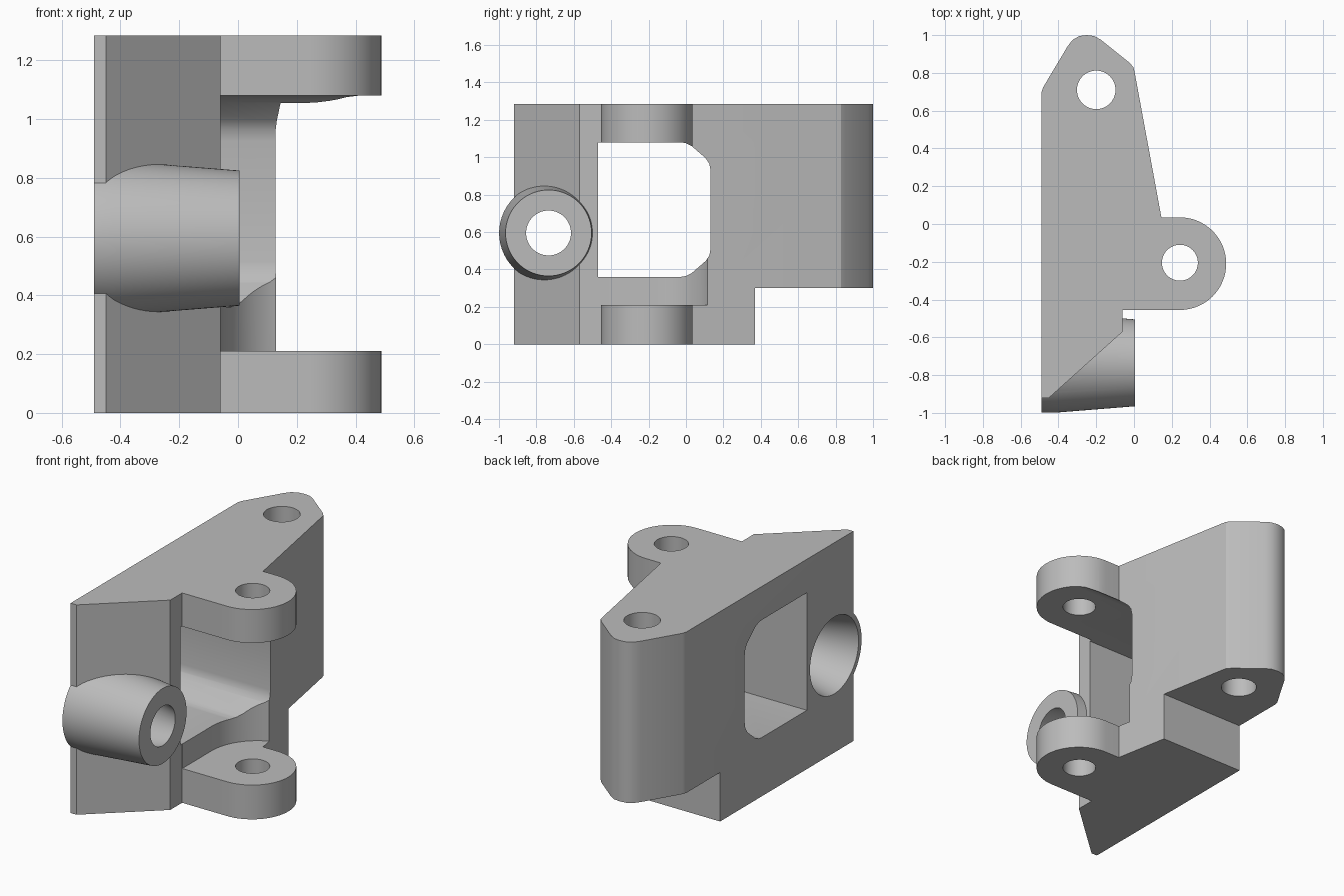
import bpy
import bmesh
from math import sin, cos, radians, pi
from mathutils import Vector

cube = bpy.data.objects.get("Cube")
if cube:
    bpy.data.objects.remove(cube, do_unlink=True)

grey = bpy.data.materials.new("plain grey")
grey.use_nodes = True
grey.diffuse_color = (0.5, 0.5, 0.5, 1)
grey.node_tree.nodes["Principled BSDF"].inputs["Base Color"].default_value = (0.5, 0.5, 0.5, 1)


def new_object(name, bm):
    bmesh.ops.recalc_face_normals(bm, faces=bm.faces)
    mesh = bpy.data.meshes.new(name)
    bm.to_mesh(mesh)
    bm.free()
    mesh.materials.append(grey)
    ob = bpy.data.objects.new(name, mesh)
    bpy.context.collection.objects.link(ob)
    return ob


def prism(name, outline, axis, low, high):
    """Extrude an outline along z (outline in x, y) or x (outline in y, z)."""
    bm = bmesh.new()
    place = (lambda a, b: (a, b, low)) if axis == "z" else (lambda a, b: (low, a, b))
    face = bm.faces.new([bm.verts.new(place(a, b)) for a, b in outline])
    move = Vector((0, 0, high - low) if axis == "z" else (high - low, 0, 0))
    made = bmesh.ops.extrude_face_region(bm, geom=[face])["geom"]
    bmesh.ops.translate(bm, vec=move, verts=[v for v in made if isinstance(v, bmesh.types.BMVert)])
    return new_object(name, bm)


def arc(cx, cy, r, start, end, steps=32):
    angles = [radians(start + (end - start) * i / steps) for i in range(steps + 1)]
    return [(cx + r * cos(a), cy + r * sin(a)) for a in angles]


def circle(cx, cy, r):
    return arc(cx, cy, r, 0, 360, 64)[:-1]


def lathe_x(name, stations, cy, cz, sides=96):
    """Closed round solid along x from (x, radius) stations."""
    bm = bmesh.new()
    rings = [[bm.verts.new((x, cy + r * cos(2 * pi * i / sides), cz + r * sin(2 * pi * i / sides)))
              for i in range(sides)] for x, r in stations]
    for a, b in zip(rings, rings[1:]):
        for i in range(sides):
            j = (i + 1) % sides
            bm.faces.new((a[i], a[j], b[j], b[i]))
    bm.faces.new(rings[0])
    bm.faces.new(rings[-1])
    return new_object(name, bm)


def combine(target, tool, operation):
    mod = target.modifiers.new(operation.lower(), "BOOLEAN")
    mod.operation = operation
    mod.solver = "EXACT"
    mod.object = tool
    bpy.context.view_layer.objects.active = target
    bpy.ops.object.modifier_apply(modifier=mod.name)
    bpy.data.objects.remove(tool, do_unlink=True)


# Main block with the hinge lug outline
HEIGHT = 1.285
outline = [(-0.49, -0.92), (-0.45, -0.92), (-0.06, -0.57), (-0.06, -0.455)]
outline += arc(0.243, -0.21, 0.245, -90, 90)
outline += [(0.145, 0.035), (0.004, 0.8), (-0.003, 0.83), (-0.025, 0.855),
            (-0.175, 0.975), (-0.21, 0.995), (-0.25, 1.0), (-0.29, 0.995),
            (-0.325, 0.975), (-0.352, 0.94), (-0.482, 0.722), (-0.49, 0.695)]
body = prism("hinge_bracket", outline, "z", 0, HEIGHT)

# Step under the rear end
combine(body, prism("rear_step", [(0.37, -0.2), (1.2, -0.2), (1.2, 0.3), (0.37, 0.3)],
                    "x", -0.8, 0.8), "DIFFERENCE")

# Side window, with softened rear corners mirrored about its mid height
upper = [(-0.03, 1.08), (0.0, 1.075), (0.03, 1.06), (0.105, 0.995), (0.125, 0.965), (0.132, 0.925)]
lower = [(y, 1.44 - z) for y, z in reversed(upper)]
window = [(-0.47, 0.36), (-0.47, 1.08)] + upper + lower
combine(body, prism("window", window, "x", -0.8, 0.8), "DIFFERENCE")

# Rounded pocket above the lower lug
pocket = [(-0.059, -0.48), (0.7, -0.48), (0.7, 0.14)] + arc(0.251, -0.17, 0.31, 90, 180)
combine(body, prism("pocket", pocket, "z", 0.21, 0.6), "DIFFERENCE")

# Tapered side tube and its flared bore
TUBE = (-0.735, 0.595)
combine(body, lathe_x("tube", [(-0.49, 0.264), (-0.42, 0.264), (0.005, 0.23)], *TUBE), "UNION")
combine(body, lathe_x("bore", [(-0.52, 0.242), (-0.49, 0.235), (0.005, 0.12), (0.1, 0.12)], *TUBE),
        "DIFFERENCE")

# Vertical pin holes
for x, y, r in [(0.243, -0.205, 0.095), (-0.2, 0.71, 0.102)]:
    combine(body, prism("pin_hole", circle(x, y, r), "z", -0.2, 1.5), "DIFFERENCE")

# Smooth rounded walls, keep hard edges
bpy.ops.object.select_all(action="DESELECT")
body.select_set(True)
bpy.context.view_layer.objects.active = body
bpy.ops.object.shade_smooth_by_angle(angle=radians(28))
